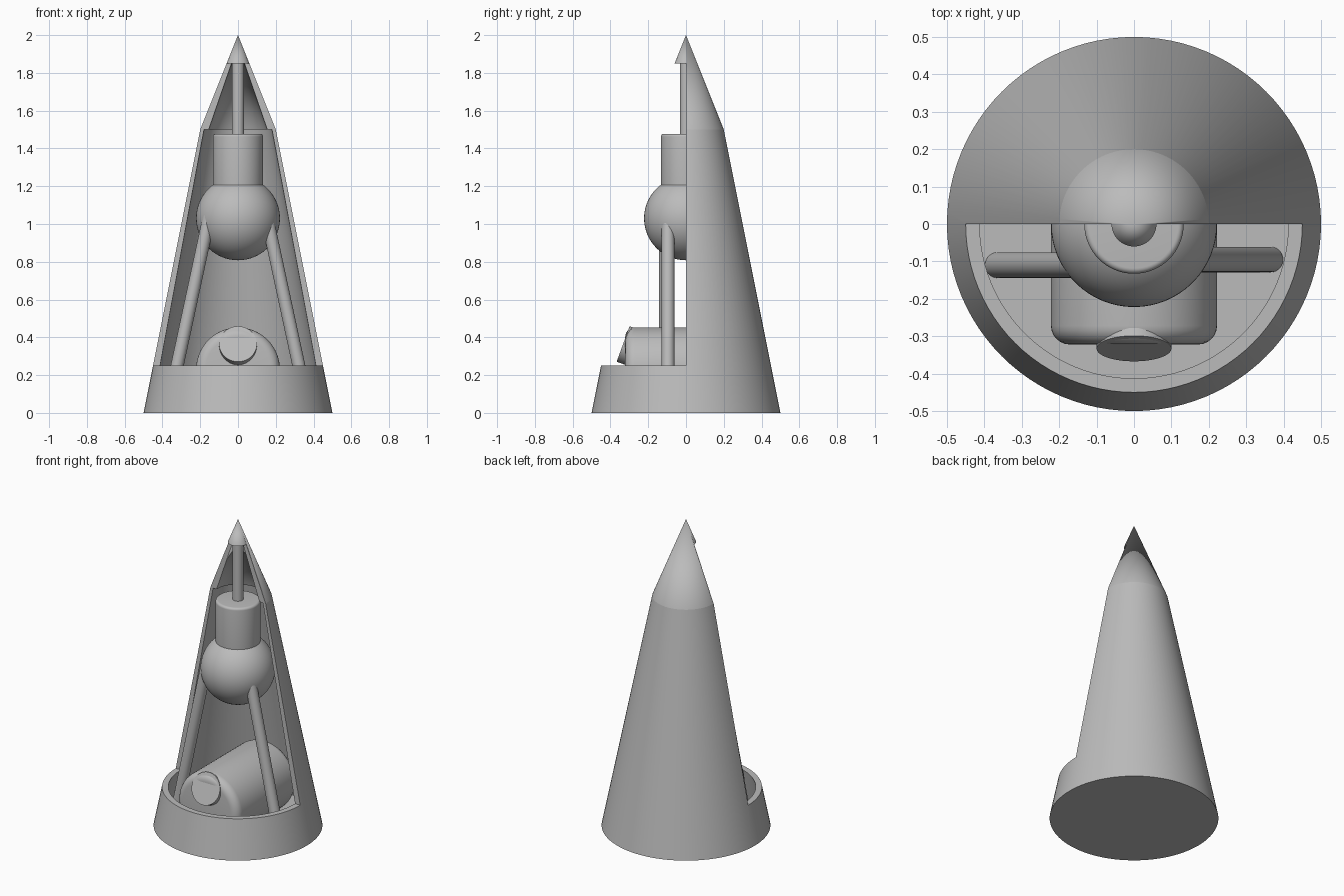
import bpy
import bmesh
import math
from mathutils import Vector, Matrix

old = bpy.data.objects.get("Cube")
if old:
    bpy.data.objects.remove(old, do_unlink=True)

grey = bpy.data.materials.new("plain_grey")
grey.use_nodes = True
colour = (0.5, 0.5, 0.5, 1)
grey.diffuse_color = colour
grey.node_tree.nodes["Principled BSDF"].inputs["Base Color"].default_value = colour


def activate(obj):
    bpy.ops.object.select_all(action="DESELECT")
    obj.select_set(True)
    bpy.context.view_layer.objects.active = obj


def finish(name, bm, smooth=30):
    """Turn a bmesh into a grey object with smooth faces and sharp edges."""
    mesh = bpy.data.meshes.new(name)
    bm.to_mesh(mesh)
    bm.free()
    obj = bpy.data.objects.new(name, mesh)
    bpy.context.collection.objects.link(obj)
    mesh.materials.append(grey)
    activate(obj)
    bpy.ops.object.shade_smooth_by_angle(angle=math.radians(smooth))
    return obj


def lathe(name, profile, smooth=30, steps=96):
    """Revolve (radius, height) points around the z axis."""
    bm = bmesh.new()
    verts = [bm.verts.new((r, 0, z)) for r, z in profile]
    edges = [bm.edges.new(pair) for pair in zip(verts, verts[1:])]
    bmesh.ops.spin(bm, geom=verts + edges, cent=(0, 0, 0), axis=(0, 0, 1),
                   angle=math.tau, steps=steps, use_duplicate=False)
    bmesh.ops.remove_doubles(bm, verts=bm.verts, dist=1e-5)
    bmesh.ops.recalc_face_normals(bm, faces=bm.faces)
    return finish(name, bm, smooth)


def tube(name, start, end, radius, bevel=0.0):
    """Closed cylinder between two points, optionally with rounded rims."""
    start, end = Vector(start), Vector(end)
    axis = end - start
    bm = bmesh.new()
    turn = axis.to_track_quat("Z", "Y").to_matrix().to_4x4()
    bmesh.ops.create_cone(bm, cap_ends=True, segments=64, radius1=radius,
                          radius2=radius, depth=axis.length,
                          matrix=Matrix.Translation((start + end) / 2) @ turn)
    if bevel:
        rims = [e for e in bm.edges if any(len(f.verts) > 4 for f in e.link_faces)]
        bmesh.ops.bevel(bm, geom=rims, offset=bevel, segments=6,
                        profile=0.5, affect="EDGES")
    return finish(name, bm)


def subtract(obj, cutter):
    mod = obj.modifiers.new("cut", "BOOLEAN")
    mod.operation, mod.solver, mod.object = "DIFFERENCE", "EXACT", cutter
    activate(obj)
    bpy.ops.object.modifier_apply(modifier=mod.name)
    bpy.data.objects.remove(cutter, do_unlink=True)


# Hollow cone shell with the front opened above the base rim
shell = lathe("cone_shell", [(0, 0), (0.5, 0), (0.2, 1.5), (0, 2)], 8)
cavity = lathe("cavity_cutter", [(0, 0.05), (0.45, 0.05), (0.18, 1.5),
                                 (0.155, 1.5), (0, 1.95)], 8)
subtract(shell, cavity)
bm = bmesh.new()
bmesh.ops.create_cube(bm, matrix=Matrix.Translation((0, -0.5, 1.05))
                      @ Matrix.Diagonal((2, 1, 1.6, 1)))
subtract(shell, finish("front_cutter", bm))
activate(shell)
bpy.ops.object.shade_smooth_by_angle(angle=math.radians(8))

# Central ball with collar and mast
bm = bmesh.new()
bmesh.ops.create_uvsphere(bm, u_segments=64, v_segments=32, radius=0.222,
                          matrix=Matrix.Translation((0, 0, 1.03)))
finish("ball", bm)
tube("collar", (0, 0, 1.1), (0, 0, 1.477), 0.133, 0.015)
tube("mast", (0, 0, 1.45), (0, 0, 1.88), 0.032)

# Two slanted legs under the ball
for name, side, y in (("left_leg", 1, -0.095), ("right_leg", -1, -0.11)):
    tube(name, (side * 0.365, y, 0.05), (side * 0.15, y, 1.05), 0.034)

# Horizontal tank with a tilted cap on its front
tube("tank", (0, -0.322, 0.23), (0, 0.3, 0.23), 0.222, 0.05)
tilt = math.radians(20)
normal = Vector((0, -math.cos(tilt), math.sin(tilt)))
face = Vector((0, -0.333, 0.365))
tube("tank_cap", face - normal * 0.1, face, 0.1)
